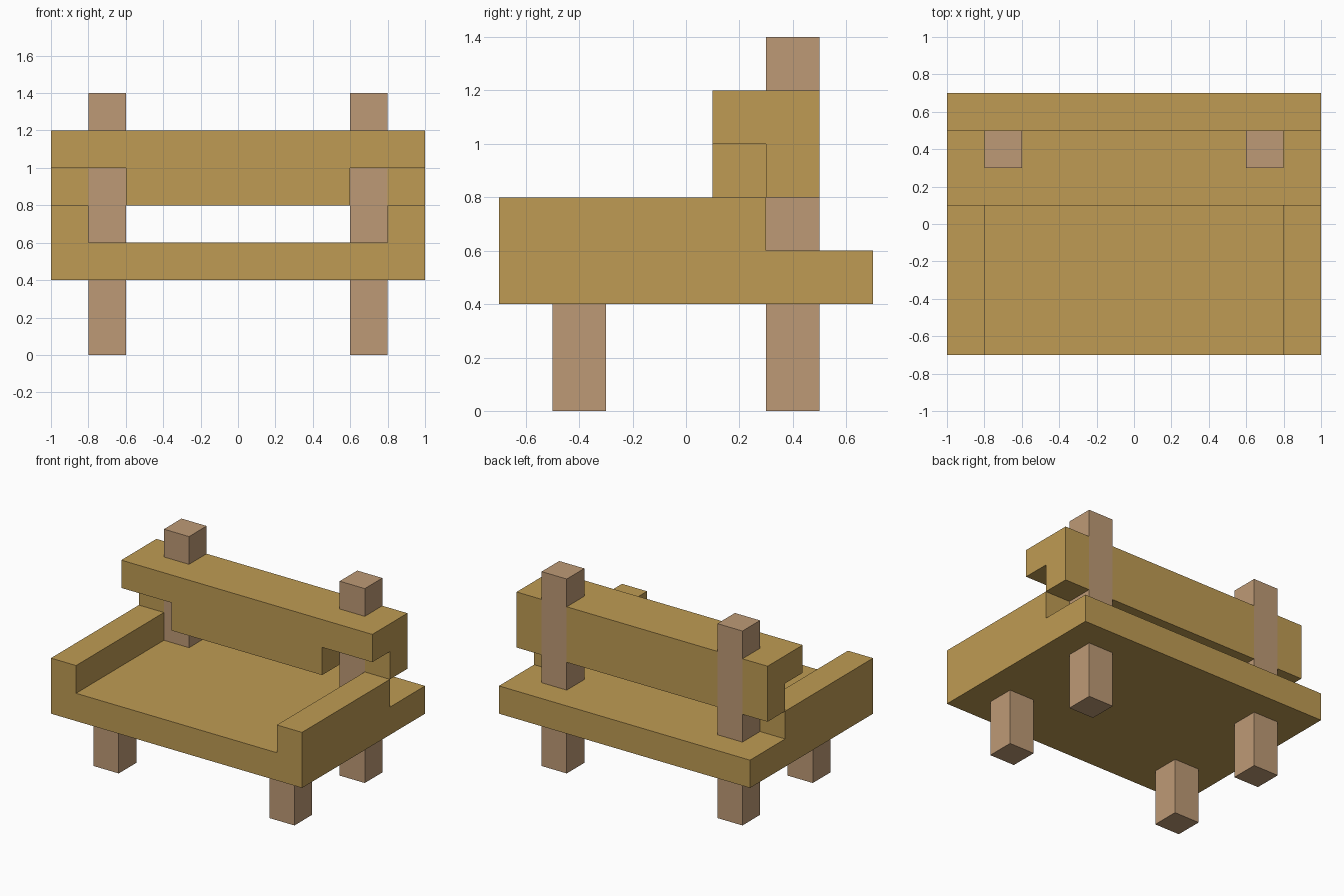
import bpy
from mathutils import Vector

default = bpy.data.objects.get("Cube")
if default:
    bpy.data.objects.remove(default, do_unlink=True)


def make_material(name, color):
    mat = bpy.data.materials.new(name)
    mat.use_nodes = True
    mat.diffuse_color = color
    mat.node_tree.nodes["Principled BSDF"].inputs["Base Color"].default_value = color
    return mat


golden_wood = make_material("golden wood", (0.52, 0.33, 0.087, 1))
tan_wood = make_material("tan wood", (0.515, 0.323, 0.181, 1))


def box(name, low, high, mat=None):
    """Axis-aligned box between two corners."""
    low, high = Vector(low), Vector(high)
    bpy.ops.mesh.primitive_cube_add(size=1, location=(low + high) / 2)
    obj = bpy.context.object
    obj.name = name
    obj.scale = high - low
    bpy.ops.object.transform_apply(location=False, rotation=False, scale=True)
    if mat:
        obj.data.materials.append(mat)
    return obj


def cut(obj, low, high):
    """Saw a box-shaped notch out of a part."""
    cutter = box("cutter", low, high)
    cutter.hide_render = True
    mod = obj.modifiers.new("notch", "BOOLEAN")
    mod.operation = "DIFFERENCE"
    mod.solver = "EXACT"
    mod.object = cutter
    bpy.context.view_layer.objects.active = obj
    bpy.ops.object.modifier_apply(modifier=mod.name)
    bpy.data.objects.remove(cutter, do_unlink=True)


def span(side, a, b):
    """Mirror an x range to the given side."""
    return sorted((side * a, side * b))


# Seat slab with an armrest along each side, open behind the arms
seat = box("seat_with_arms", (-1, -0.7, 0.4), (1, 0.7, 0.8), golden_wood)
cut(seat, (-0.8, -1, 0.6), (0.8, 1, 1))
cut(seat, (-1.2, 0.3, 0.6), (1.2, 1, 1))

# Backrest, notched around the posts and under the front overhang
backrest = box("backrest", (-1, 0.1, 0.8), (1, 0.5, 1.2), golden_wood)
for side in (-1, 1):
    x0, x1 = span(side, 0.6, 0.8)
    cut(backrest, (x0, 0.3, 0.6), (x1, 0.7, 1.4))
    x0, x1 = span(side, 0.6, 1.2)
    cut(backrest, (x0, -0.1, 0.6), (x1, 0.3, 1))

# Legs and back posts
for side, label in ((-1, "right"), (1, "left")):
    x0, x1 = span(side, 0.6, 0.8)
    box(f"front_leg_{label}", (x0, -0.5, 0), (x1, -0.3, 0.4), tan_wood)
    box(f"back_leg_{label}", (x0, 0.3, 0), (x1, 0.5, 0.4), tan_wood)
    box(f"back_post_{label}", (x0, 0.3, 0.6), (x1, 0.5, 1.4), tan_wood)
